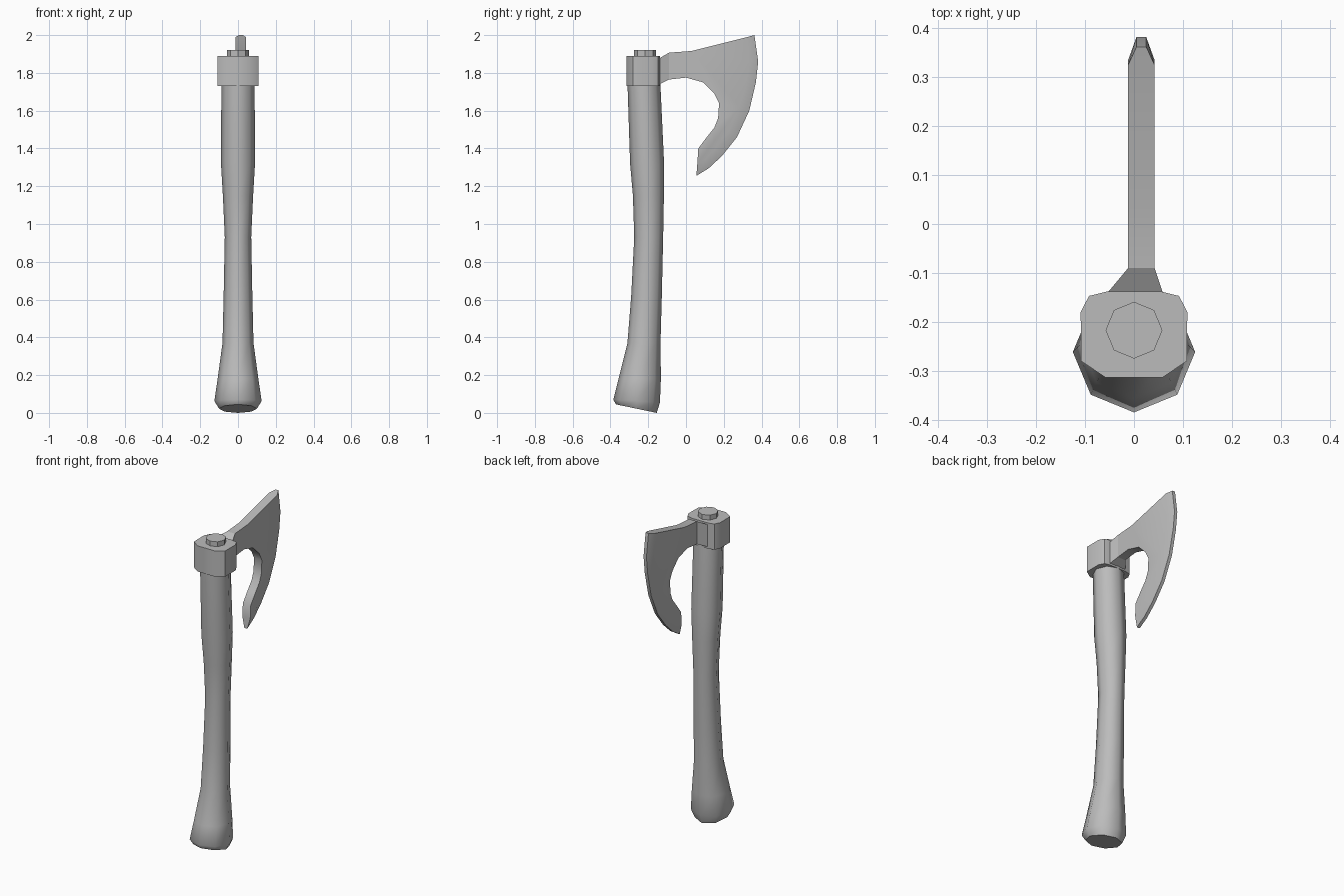
import bpy, bmesh, math
from mathutils import Vector

if "Cube" in bpy.data.objects:
    bpy.data.objects.remove(bpy.data.objects["Cube"], do_unlink=True)

grey = bpy.data.materials.new("plain_grey")
grey.use_nodes = True
COLOUR = (0.5, 0.5, 0.5, 1)
grey.diffuse_color = COLOUR
grey.node_tree.nodes["Principled BSDF"].inputs["Base Color"].default_value = COLOUR


def finish(name, bm, angle):
    bmesh.ops.recalc_face_normals(bm, faces=bm.faces)
    mesh = bpy.data.meshes.new(name)
    bm.to_mesh(mesh)
    bm.free()
    mesh.materials.append(grey)
    obj = bpy.data.objects.new(name, mesh)
    bpy.context.collection.objects.link(obj)
    bpy.ops.object.select_all(action="DESELECT")
    obj.select_set(True)
    bpy.context.view_layer.objects.active = obj
    bpy.ops.object.shade_smooth_by_angle(angle=math.radians(angle))
    return obj


def loft(name, rings, angle):
    """Skin a list of equal-length point loops and cap both ends."""
    bm = bmesh.new()
    loops = [[bm.verts.new(p) for p in ring] for ring in rings]
    n = len(loops[0])
    for a, b in zip(loops, loops[1:]):
        for i in range(n):
            j = (i + 1) % n
            bm.faces.new((a[i], a[j], b[j], b[i]))
    bm.faces.new(loops[0])
    bm.faces.new(loops[-1])
    return finish(name, bm, angle)


def octagon(y_front, y_back, rx, z_front, z_back):
    """Eight-sided ring, tilted when the two heights differ."""
    ring = []
    for i in range(8):
        a = i * math.pi / 4
        t = (1 + math.sin(a)) / 2
        ring.append((rx * math.cos(a), y_front + (y_back - y_front) * t,
                     z_front + (z_back - z_front) * t))
    return ring


# Handle: flared, slanted butt rising through a narrow waist
loft("handle", [octagon(*s) for s in (
    (-0.37, -0.155, 0.10, 0.045, 0.0),
    (-0.385, -0.138, 0.125, 0.07, 0.055),
    (-0.357, -0.133, 0.108, 0.18, 0.18),
    (-0.31, -0.135, 0.082, 0.37, 0.37),
    (-0.29, -0.128, 0.076, 0.62, 0.62),
    (-0.274, -0.121, 0.07, 0.93, 0.93),
    (-0.281, -0.117, 0.08, 1.15, 1.15),
    (-0.296, -0.116, 0.09, 1.32, 1.32),
    (-0.31, -0.136, 0.088, 1.75, 1.75))], 50)

# Peg end showing above the head
loft("handle_peg", [octagon(-0.275, -0.159, 0.058, z, z) for z in (1.8, 1.92)], 30)

# Collar around the top of the handle
half = [(0.058, -0.314), (0.108, -0.28), (0.109, -0.18), (0.092, -0.147), (0.055, -0.138)]
outline = half + [(-x, y) for x, y in reversed(half)]
loft("head_collar", [[(x, y, z) for x, y in outline] for z in (1.73, 1.89)], 35)

# Neck flaring from the collar into the blade
MID, THICK, THIN = 0.015, 0.027, 0.010
loft("blade_neck", [
    [(x0, y, z0), (x1, y, z0), (x1, y, z1), (x0, y, z1)]
    for y, x0, x1, z0, z1 in ((-0.15, -0.062, 0.062, 1.735, 1.872),
                              (-0.09, MID - THICK, MID + THICK, 1.765, 1.907))], 30)

# Bearded blade: flat cheeks with a ground bevel along the cutting edge
spine = [(0.065, 1.40), (0.11, 1.46), (0.15, 1.51), (0.17, 1.56), (0.175, 1.64),
         (0.15, 1.69), (0.09, 1.75), (0.0, 1.775), (-0.09, 1.765),
         (-0.09, 1.907), (0.03, 1.916)]
bevel = [(0.325, 1.99), (0.335, 1.86), (0.32, 1.75), (0.285, 1.62),
         (0.225, 1.49), (0.155, 1.40), (0.105, 1.345), (0.06, 1.32)]
edge = [(0.362, 2.0), (0.382, 1.86), (0.37, 1.75), (0.335, 1.60),
        (0.27, 1.46), (0.19, 1.36), (0.12, 1.295), (0.055, 1.255)]
bm = bmesh.new()
sides = []
for s in (-1, 1):
    def row(points, t):
        return [bm.verts.new((MID + s * t, y, z)) for y, z in points]
    sp, bv, ed = row(spine, THICK), row(bevel, THICK), row(edge, THIN)
    bm.faces.new(sp + bv)
    for i in range(len(bv) - 1):
        bm.faces.new((bv[i], bv[i + 1], ed[i + 1], ed[i]))
    sides.append([bv[-1]] + sp + [bv[0]] + ed)
left, right = sides
for i in range(len(left)):
    j = (i + 1) % len(left)
    bm.faces.new((left[i], left[j], right[j], right[i]))
finish("axe_blade", bm, 40)
